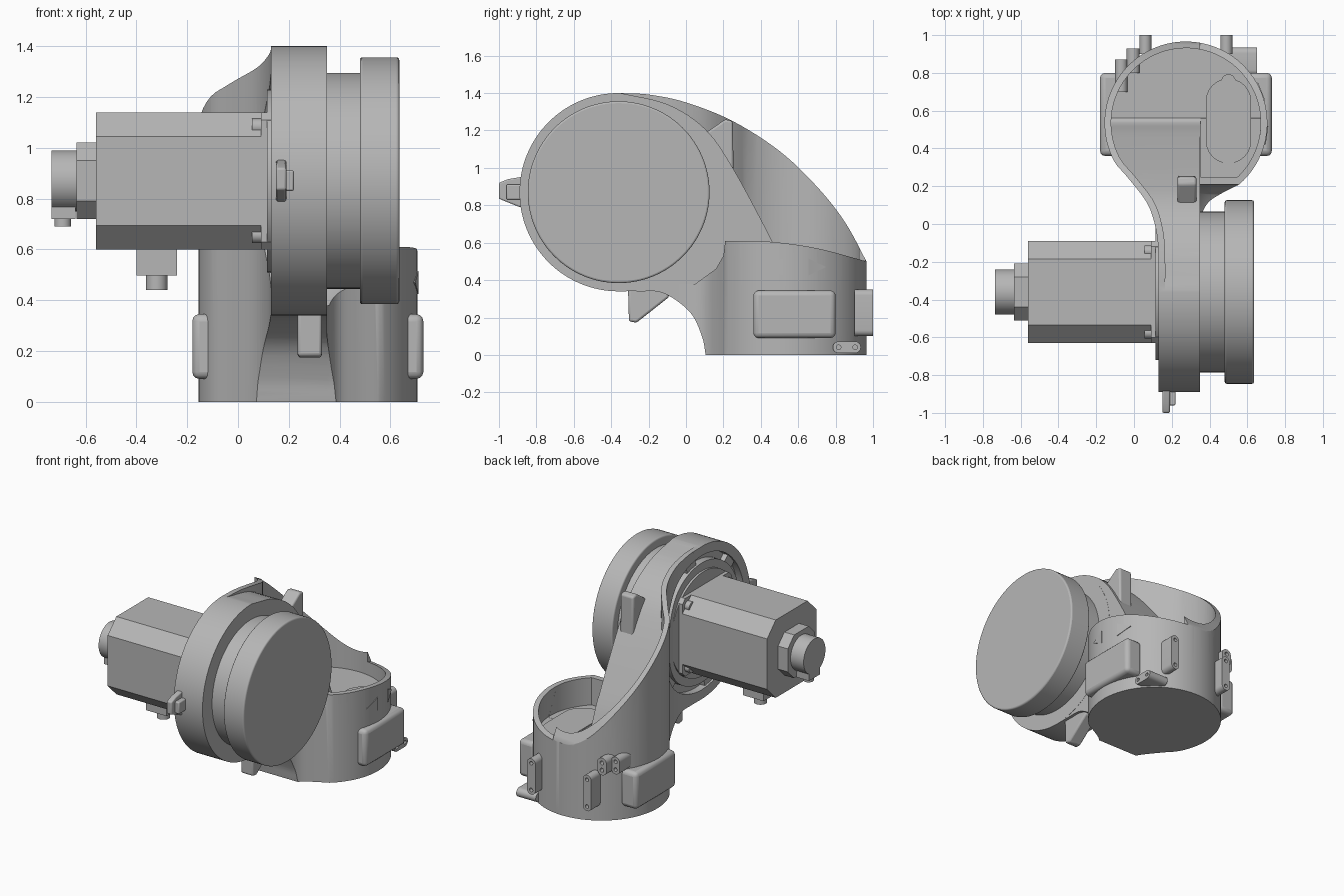
import bpy, bmesh
from math import sin, cos, pi, radians
from mathutils import Vector, Matrix

cube = bpy.data.objects.get("Cube")
if cube:
    bpy.data.objects.remove(cube, do_unlink=True)

# One cast metal grey
grey = bpy.data.materials.new("cast_grey")
grey.use_nodes = True
tone = (0.47, 0.47, 0.47, 1)
grey.diffuse_color = tone
grey.node_tree.nodes["Principled BSDF"].inputs["Base Color"].default_value = tone


def prism(name, pts, axis, a, b, bevel=0):
    """Extrude a 2D outline along an axis: x uses (y,z), y uses (x,z), z uses (x,y)."""
    place = {"x": lambda p, q, t: (t, p, q),
             "y": lambda p, q, t: (p, t, q),
             "z": lambda p, q, t: (p, q, t)}[axis]
    bm = bmesh.new()
    low = [bm.verts.new(place(p, q, a)) for p, q in pts]
    high = [bm.verts.new(place(p, q, b)) for p, q in pts]
    n = len(pts)
    bm.faces.new(low)
    bm.faces.new(high)
    for i in range(n):
        j = (i + 1) % n
        bm.faces.new((low[i], low[j], high[j], high[i]))
    bmesh.ops.recalc_face_normals(bm, faces=bm.faces)
    mesh = bpy.data.meshes.new(name)
    bm.to_mesh(mesh)
    bm.free()
    ob = bpy.data.objects.new(name, mesh)
    bpy.context.collection.objects.link(ob)
    mesh.materials.append(grey)
    if bevel:
        mod = ob.modifiers.new("Bevel", "BEVEL")
        mod.width = bevel
        mod.segments = 3
        mod.limit_method = "ANGLE"
        mod.angle_limit = radians(40)
    return ob


def arc(c, r, start, end, n=72):
    return [(c[0] + r * cos(radians(start + (end - start) * i / n)),
             c[1] + r * sin(radians(start + (end - start) * i / n))) for i in range(n + 1)]


def circle(c, r, n=96):
    return arc(c, r, 0, 360, n)[:-1]


def rect(p0, p1, q0, q1):
    return [(p0, q0), (p1, q0), (p1, q1), (p0, q1)]


def capsule(p0, p1, q0, q1):
    r = min(p1 - p0, q1 - q0) / 2
    if p1 - p0 > q1 - q0:
        return arc((p1 - r, q0 + r), r, -90, 90, 12) + arc((p0 + r, q0 + r), r, 90, 270, 12)
    return arc((p0 + r, q1 - r), r, 0, 180, 12) + arc((p0 + r, q0 + r), r, 180, 360, 12)


def spline(pts, steps=6):
    """Smooth curve through the given points."""
    v = [Vector(p) for p in pts]
    v = [2 * v[0] - v[1]] + v + [2 * v[-1] - v[-2]]
    out = []
    for a, b, c, d in zip(v, v[1:], v[2:], v[3:]):
        for k in range(steps):
            t = k / steps
            out.append(tuple(0.5 * (2 * b + (c - a) * t + (2 * a - 5 * b + 4 * c - d) * t * t
                                    + (3 * b - a - 3 * c + d) * t ** 3)))
    return out + [tuple(pts[-1])]


def combine(ob, other, op):
    mod = ob.modifiers.new("Boolean", "BOOLEAN")
    mod.operation = op
    mod.solver = "EXACT"
    mod.object = other
    bpy.context.view_layer.objects.active = ob
    bpy.ops.object.modifier_apply(modifier=mod.name)
    bpy.data.objects.remove(other, do_unlink=True)
    return ob


base = (0.275, 0.535)    # base axis in x, y
hub = (-0.36, 0.87)      # joint axis in y, z

# Plan outline: round base narrowing to the arm
left = [(0.13, -0.36), (0.13, -0.2), (0.12, -0.05), (0.075, 0.1), (-0.02, 0.23), (-0.1, 0.32)]
right = [(0.551, 0.206), (0.46, 0.16), (0.39, 0.11), (0.355, 0.03), (0.35, -0.1), (0.35, -0.36)]
plan = spline(left)[:-1] + arc(base, 0.431, 208, -49) + spline(right)
inner_plan = (spline([(x + 0.035, y + 0.01) for x, y in left])[:-1]
              + arc(base, 0.396, 207, -55) + [(0.45, 0.2), (0.45, -0.36)])

# Side curves: underside, high rim of the arm, low rim of the cup, sloping web
under = spline([(-0.36, 0.34), (-0.25, 0.34), (-0.12, 0.33), (0.02, 0.23), (0.085, 0.1), (0.105, 0)])
high_rim = spline([(0.965, 0.5), (0.85, 0.71), (0.7, 0.9), (0.5, 1.09), (0.25, 1.25),
                   (0, 1.35), (-0.2, 1.392), (-0.36, 1.4)])
low_rim = spline([(0.965, 0.5), (0.7, 0.57), (0.45, 0.605), (0.21, 0.61)])
web = spline([(-0.36, 1.402), (-0.1, 1.34), (0.1, 1.21), (0.25, 1.0), (0.46, 0.61), (0.53, 0.45), (0.56, 0.42)])

# Arm casting
cup = prism("cup", plan, "z", -0.1, 1.6)
cup_side = under + [(1.1, 0), (1.1, 0.46)] + low_rim + [(0.2, 0.53), (0.16, 0.46), (0.05, 0.38), (-0.36, 0.37)]
combine(cup, prism("side", cup_side, "x", -0.5, 1), "INTERSECT")
arm = prism("arm_casting", plan, "z", -0.1, 1.6)
arm_side = under + [(1.1, 0), (1.1, 0.3)] + high_rim
combine(arm, prism("side", arm_side, "x", -0.5, 0.3495), "INTERSECT")
combine(arm, cup, "UNION")
combine(arm, prism("hub", circle(hub, 0.53, 128), "x", 0.1305, 0.3505), "UNION")
pocket = prism("pocket", inner_plan, "z", 0.3, 1.7)
combine(pocket, prism("side", web + [(1.2, 0.42), (1.2, 1.6), (-0.36, 1.6)], "x", -0.5, 1), "INTERSECT")
combine(arm, pocket, "DIFFERENCE")
well = prism("well", circle(base, 0.3955), "z", 0.4205, 1.5)
combine(well, prism("side", rect(0.352, 1, 0.25, 1.2), "z", 0.3, 1.6), "INTERSECT")
combine(arm, well, "DIFFERENCE")

# Slotted groove around the motor seat
groove = prism("groove", circle(hub, 0.465), "x", 0, 0.18)
combine(groove, prism("core", circle(hub, 0.415), "x", -0.1, 0.3), "DIFFERENCE")
combine(arm, groove, "DIFFERENCE")
for i in range(6):
    rib = prism("groove_rib", rect(0.4, 0.48, -0.05, 0.05), "x", 0.145, 0.19)
    rib.matrix_world = (Matrix.Translation((0, *hub)) @ Matrix.Rotation(i * pi / 3 + 0.3, 4, "X"))

# Joint discs
prism("joint_collar", circle(hub, 0.425), "x", 0.34, 0.49)
prism("joint_disc", circle(hub, 0.486, 128), "x", 0.48, 0.635, 0.01)


# Motor
def octagon(h, c):
    y, z = hub
    k = h - c
    return [(y + p, z + q) for p, q in
            [(-k, -h), (k, -h), (h, -k), (h, k), (k, h), (-k, h), (-h, k), (-h, -k)]]


prism("motor_body", octagon(0.27, 0.095), "x", -0.56, 0.1)
prism("motor_flange", octagon(0.27, 0.03), "x", 0.09, 0.14)
prism("motor_seat", circle(hub, 0.36), "x", 0.115, 0.14)
prism("encoder_housing", octagon(0.15, 0.07), "x", -0.635, -0.55)
prism("encoder_cap", circle(hub, 0.12, 48), "x", -0.735, -0.63)
prism("encoder_cable_boss", rect(-0.42, -0.3, 0.72, 0.87), "x", -0.735, -0.64)
prism("encoder_cable", circle((-0.69, -0.36), 0.033, 24), "z", 0.69, 0.73)
prism("terminal_box", rect(-0.4, -0.24, -0.44, -0.28), "z", 0.497, 0.62)
prism("terminal_cable", circle((-0.32, -0.36), 0.042, 32), "z", 0.44, 0.51)
for sy in (-1, 1):
    for sz in (-1, 1):
        spot = (hub[0] + sy * 0.215, hub[1] + sz * 0.213)
        prism("motor_bolt", circle(spot, 0.032, 24), "x", 0.055, 0.1)

# Side pads on the cup
for x0, x1 in ((0.6, 0.73), (-0.18, -0.05)):
    prism("side_pad", rect(0.36, 0.8, 0.09, 0.345), "x", x0, x1, 0.028)


# Drilled mounting lugs
def lug(name, box, axis, a, b):
    p0, p1, q0, q1 = box
    ob = prism(name, capsule(*box), axis, a, b)
    r = min(p1 - p0, q1 - q0) / 2
    for p, q in ((p0 + r, q0 + r), (p1 - r, q1 - r)):
        combine(ob, prism("hole", circle((p, q), r * 0.4, 16), axis, b - 0.03, b + 0.1), "DIFFERENCE")


for x in (0.028, 0.457):
    lug("back_lug", (x, x + 0.064, 0.1, 0.35), "y", 0.9, 1.0)
lug("foot_lug", (0.785, 0.935, 0.01, 0.072), "x", 0.5, 0.65)
lug("upper_bracket_inner", (-0.04, 0.03, 0.34, 0.46), "y", 0.8, 0.93)
lug("upper_bracket_outer", (-0.1, -0.035, 0.34, 0.46), "y", 0.7, 0.87)

# Stops and ears on the arm
prism("lower_stop", [(-0.31, 0.36), (-0.305, 0.18), (-0.265, 0.172), (-0.09, 0.31), (-0.1, 0.36)],
      "x", 0.235, 0.33, 0.012)
prism("upper_stop", [(0.08, 1.17), (0.21, 1.26), (0.25, 1.25), (0.255, 0.95), (0.2, 0.95)],
      "x", 0.23, 0.33, 0.012)
prism("front_ear", [(-0.86, 0.78), (-0.9, 0.795), (-1.0, 0.835), (-1.0, 0.92), (-0.95, 0.94), (-0.86, 0.955)],
      "x", 0.15, 0.19, 0.008)
prism("front_ear_step", rect(-0.96, -0.86, 0.83, 0.912), "x", 0.18, 0.22, 0.008)

# Cover plate on the cup floor
cover = prism("floor_cover", capsule(0.38, 0.62, 0.32, 0.77), "z", 0.415, 0.429)
for y in (0.345, 0.755):
    prism("cover_tab", circle((0.5, y), 0.038, 24), "z", 0.415, 0.428)

# Direction arrows on the cup wall
for angle, way in ((-8, -1), (22, 1)):
    arrow = prism("arrow_mark", [(-0.045 * way, -0.045), (0.055 * way, 0), (-0.045 * way, 0.045)],
                  "x", 0.425, 0.434)
    arrow.matrix_world = (Matrix.Translation((*base, 0.47)) @ Matrix.Rotation(radians(angle), 4, "Z"))

# Smooth curved walls, keep edges crisp
for ob in bpy.context.scene.objects:
    ob.select_set(ob.type == "MESH")
    if ob.type == "MESH":
        bpy.context.view_layer.objects.active = ob
bpy.ops.object.shade_smooth_by_angle(angle=radians(30))
